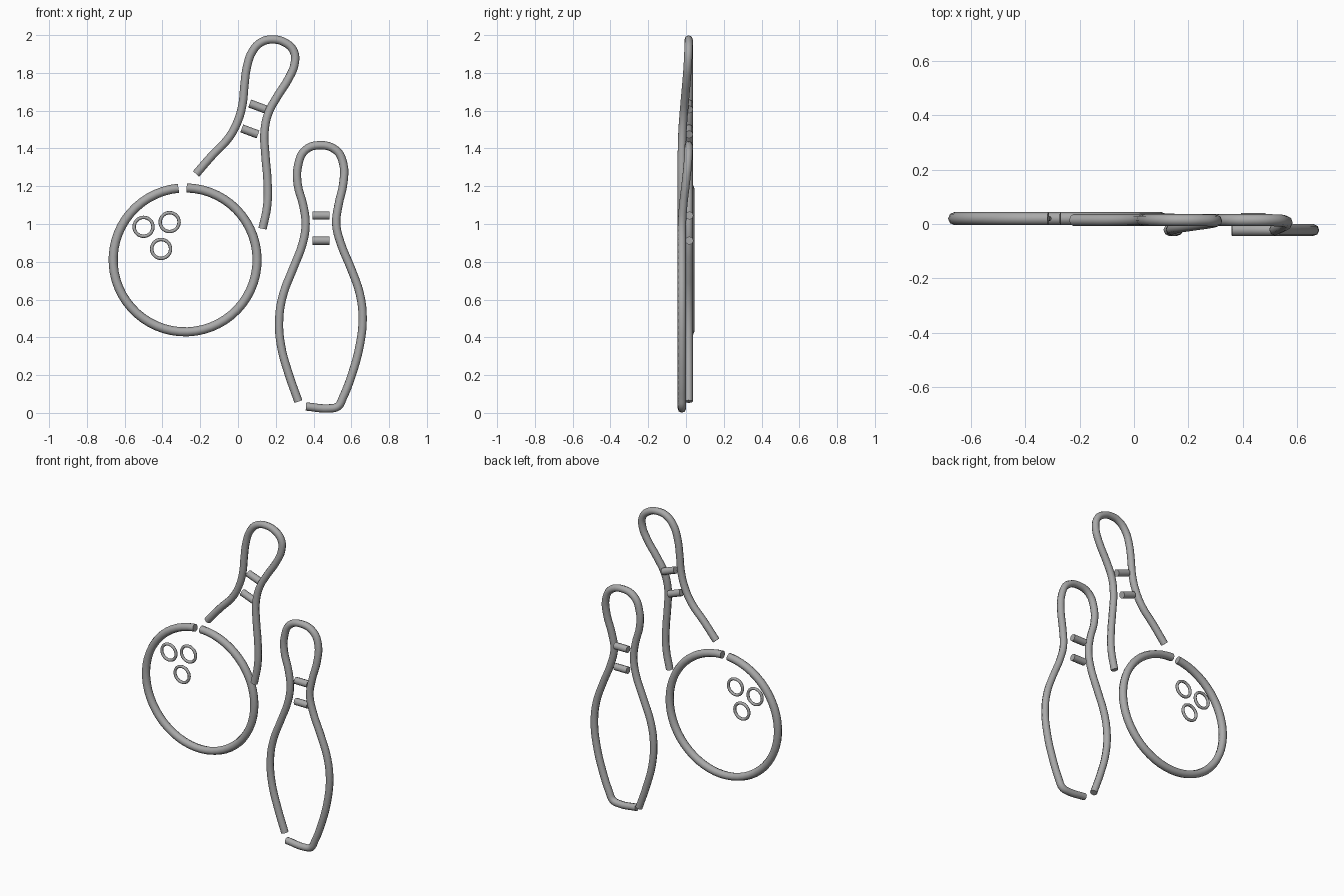
import bpy
from math import sin, cos, radians, pi

cube = bpy.data.objects.get("Cube")
if cube:
    bpy.data.objects.remove(cube, do_unlink=True)

BACK, FRONT = 0.014, -0.022   # depth of the two layers of tubing
PIN_TUBE = 0.022

grey = bpy.data.materials.new("tube grey")
grey.use_nodes = True
colour = (0.4, 0.4, 0.4, 1)
grey.diffuse_color = colour
grey.node_tree.nodes["Principled BSDF"].inputs["Base Color"].default_value = colour


def tube(name, points, radius, smooth=False, closed=False, sides=2):
    """Sweep a round capped tube along the points."""
    curve = bpy.data.curves.new(name, "CURVE")
    curve.dimensions = "3D"
    curve.bevel_depth = radius
    curve.bevel_resolution = sides
    curve.use_fill_caps = True
    curve.resolution_u = 4
    spline = curve.splines.new("BEZIER" if smooth else "POLY")
    knots = spline.bezier_points if smooth else spline.points
    knots.add(len(points) - 1)
    for knot, p in zip(knots, points):
        if smooth:
            knot.co = p
            knot.handle_left_type = knot.handle_right_type = "AUTO"
        else:
            knot.co = (*p, 1)
    spline.use_cyclic_u = closed
    curve.materials.append(grey)
    obj = bpy.data.objects.new(name, curve)
    bpy.context.collection.objects.link(obj)
    bpy.ops.object.select_all(action="DESELECT")
    obj.select_set(True)
    bpy.context.view_layer.objects.active = obj
    bpy.ops.object.convert(target="MESH")
    bpy.ops.object.shade_smooth_by_angle(angle=radians(50))


def arc(x, y, z, r, start, sweep, count):
    """Points on an upright circle, angles measured from the top."""
    angles = [start + sweep * i / count for i in range(count + 1)]
    return [(x + r * sin(a), y, z + r * cos(a)) for a in angles]


def pin(name, outline, drop):
    """Pin outline: up the back layer, over the crown, down to the front layer."""
    top = max(z for x, z in outline)
    crown = [z for x, z in outline].index(top)
    path = []
    for i, (x, z) in enumerate(outline):
        t = min((top - z) / drop, 1) if i > crown else 0
        path.append((x, BACK + (FRONT - BACK) * t * t * (3 - 2 * t), z))
    tube(name, path, PIN_TUBE, smooth=True)


# Bowling ball outline with a small gap at the top, and its finger holes
tube("ball_outline", arc(-0.28, 0.02, 0.81, 0.381, radians(1.2), radians(353.5), 56), 0.024)
for i, (x, z) in enumerate([(-0.5, 0.985), (-0.362, 1.01), (-0.407, 0.868)]):
    hole = arc(x, 0.02, z, 0.05, 0, 2 * pi, 28)[:-1]
    tube(f"finger_hole_{i + 1}", hole, 0.009, closed=True)

# Standing pin
pin("standing_pin", [
    (0.32, 0.06), (0.267, 0.21), (0.227, 0.36), (0.218, 0.5), (0.24, 0.63),
    (0.29, 0.76), (0.343, 0.9), (0.358, 1.0), (0.345, 1.1), (0.316, 1.21),
    (0.318, 1.31), (0.355, 1.39), (0.43, 1.417), (0.52, 1.39), (0.557, 1.32),
    (0.558, 1.22), (0.532, 1.1), (0.52, 1.0), (0.543, 0.9), (0.6, 0.76),
    (0.645, 0.63), (0.66, 0.5), (0.645, 0.36), (0.602, 0.2), (0.555, 0.08),
    (0.53, 0.035), (0.49, 0.024), (0.36, 0.034)], 0.45)

# Tilted pin, open at its base
pin("tilted_pin", [
    (-0.222, 1.265), (-0.135, 1.365), (-0.05, 1.455), (-0.003, 1.54),
    (0.024, 1.635), (0.034, 1.735), (0.048, 1.835), (0.077, 1.915),
    (0.124, 1.963), (0.182, 1.977), (0.25, 1.96), (0.295, 1.915),
    (0.3, 1.85), (0.268, 1.77), (0.208, 1.675), (0.16, 1.585),
    (0.14, 1.485), (0.145, 1.365), (0.156, 1.23), (0.155, 1.1),
    (0.13, 0.975)], 0.6)

# Neck bars
for i, z in enumerate([1.045, 0.912]):
    tube(f"standing_pin_bar_{i + 1}",
         [(0.394, 0.018, z), (0.484, 0.018, z)], PIN_TUBE)
for i, (x, z) in enumerate([(0.105, 1.622), (0.063, 1.49)]):
    tube(f"tilted_pin_bar_{i + 1}",
         [(x - 0.043, 0.016, z + 0.016), (x + 0.043, 0.016, z - 0.016)], PIN_TUBE)
